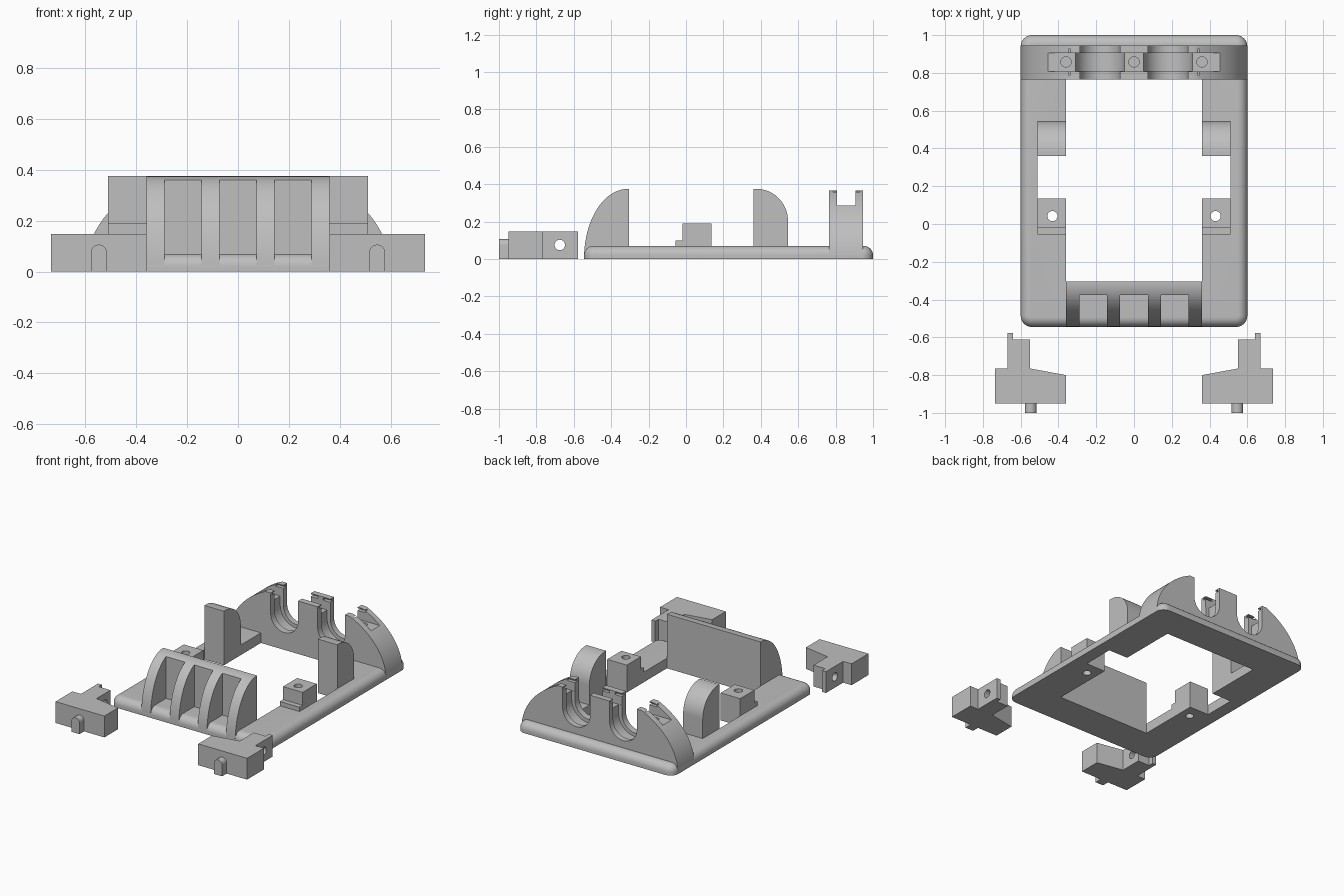
import bpy, bmesh
from math import sin, cos, pi, radians

cube = bpy.data.objects.get("Cube")
if cube:
    bpy.data.objects.remove(cube, do_unlink=True)

grey = bpy.data.materials.new("plain_grey")
grey.use_nodes = True
COLOUR = (0.52, 0.52, 0.52, 1)
grey.diffuse_color = COLOUR
grey.node_tree.nodes["Principled BSDF"].inputs["Base Color"].default_value = COLOUR


def arc(cx, cy, rx, ry, a0, a1, n=20):
    """Points along an elliptical arc, angles in degrees."""
    steps = [radians(a0 + (a1 - a0) * i / n) for i in range(n + 1)]
    return [(cx + rx * cos(a), cy + ry * sin(a)) for a in steps]


def circle(cx, cy, r, n=32):
    return arc(cx, cy, r, r, 0, 360, n)[:-1]


def rect(x0, x1, y0, y1):
    return [(x0, y0), (x1, y0), (x1, y1), (x0, y1)]


def loft(name, rings):
    """Solid skinned through equal-length rings, capped at both ends."""
    bm = bmesh.new()
    loops = [[bm.verts.new(p) for p in ring] for ring in rings]
    n = len(loops[0])
    for a, b in zip(loops, loops[1:]):
        for i in range(n):
            j = (i + 1) % n
            bm.faces.new((a[i], a[j], b[j], b[i]))
    bm.faces.new(loops[0][::-1])
    bm.faces.new(loops[-1])
    bmesh.ops.recalc_face_normals(bm, faces=bm.faces)
    mesh = bpy.data.meshes.new(name)
    bm.to_mesh(mesh)
    bm.free()
    mesh.materials.append(grey)
    ob = bpy.data.objects.new(name, mesh)
    bpy.context.collection.objects.link(ob)
    return ob


def prism(name, pts, axis, lo, hi):
    """Profile extruded along an axis: x takes (y,z), y takes (x,z), z takes (x,y)."""
    place = {"x": lambda p, t: (t, p[0], p[1]),
             "y": lambda p, t: (p[0], t, p[1]),
             "z": lambda p, t: (p[0], p[1], t)}[axis]
    return loft(name, [[place(p, t) for p in pts] for t in (lo, hi)])


def cut(ob, pts, axis, lo, hi):
    """Subtract a prism and bake the result."""
    tool = prism("cutter", pts, axis, lo, hi)
    tool.hide_render = True
    mod = ob.modifiers.new("cut", "BOOLEAN")
    mod.operation, mod.solver, mod.object = "DIFFERENCE", "EXACT", tool
    graph = bpy.context.evaluated_depsgraph_get()
    baked = bpy.data.meshes.new_from_object(ob.evaluated_get(graph))
    ob.modifiers.clear()
    ob.data = baked
    bpy.data.objects.remove(tool, do_unlink=True)


def rounded_outline(inset, z, r=0.06):
    pts = []
    for sx, sy, a in ((1, 1, 0), (-1, 1, 90), (-1, -1, 180), (1, -1, 270)):
        cx, cy = sx * (0.6 - r), 0.2275 + sy * (0.7725 - r)
        pts += arc(cx, cy, r - inset, r - inset, a, a + 90, 10)
    return [(x, y, z) for x, y in pts]


parts = []

# Base frame with a rolled upper edge and a stepped opening
rings = [rounded_outline(0, 0)]
for i in range(9):
    a = pi / 2 * i / 8
    rings.append(rounded_outline(0.05 * (1 - cos(a)), 0.02 + 0.05 * sin(a)))
base = loft("base_frame", rings)
half = [(0.36, -0.305), (0.36, 0.135), (0.51, 0.135),
        (0.51, 0.36), (0.36, 0.36), (0.36, 0.765)]
cut(base, half + [(-x, y) for x, y in reversed(half)], "z", -1, 1)
parts.append(base)

# Curved front guard with three slots
guard = prism("front_guard",
              [(-0.305, 0.005)] + arc(-0.31, 0.005, 0.235, 0.37, 180, 90) + [(-0.305, 0.375)],
              "x", -0.36, 0.36)
for x in (-0.216, 0, 0.216):
    cut(guard, rect(x - 0.073, x + 0.073, -1, -0.375), "z", -1, 1)
parts.append(guard)

# Rear arch carrying two open cradles
RY0, RY1 = 0.765, 0.945
dome = [(x, min(z, 0.367)) for x, z in arc(0, 0.005, 0.6, 0.43, 0, 180, 72)]
flat = [p for p in dome if p[1] >= 0.367]
dome = [p for p in dome if p[1] < 0.367 or p in (flat[0], flat[-1])]
arch = prism("rear_arch", dome, "y", RY0, RY1)
for s in (-1, 1):
    for r, lo, hi in ((0.105, 0, 2), (0.13, 0.81, 0.905)):
        u_shape = arc(s * 0.18, 0.225, r, r, 180, 360, 32)
        u_shape += [(s * 0.18 + r, 1), (s * 0.18 - r, 1)]
        cut(arch, u_shape, "y", lo, hi)
# Lengthwise seat for the retaining strap, with its screw holes
cut(arch, rect(0.808, 0.905, 0.285, 1), "x", -1, 1)
for x in (-0.36, 0, 0.36):
    cut(arch, circle(x, 0.858, 0.027), "z", 0.1, 1)
# Small catch grooves beside the seat
for s in (-1, 1):
    for a, b in ((0.02, 0.09), (0.27, 0.345)):
        for y0, y1 in ((0.785, 0.82), (0.89, 0.93)):
            cut(arch, rect(y0, y1, 0.345, 0.36), "x", min(s * a, s * b), max(s * a, s * b))
parts.append(arch)

for s, side in ((1, "left"), (-1, "right")):
    lo, hi = sorted((s * 0.36, s * 0.51))

    # Upright post with a rounded back
    post = [(0.36, 0.005), (0.545, 0.005)] + arc(0.375, 0.205, 0.17, 0.17, 0, 90) + [(0.36, 0.375)]
    parts.append(prism(side + "_post", post, "x", lo, hi))

    # Stepped screw block
    step = [(0.135, 0.005), (0.135, 0.19), (-0.02, 0.19),
            (-0.02, 0.1), (-0.055, 0.1), (-0.055, 0.005)]
    block = prism(side + "_screw_block", step, "x", lo, hi)
    for ob in (block, base):
        cut(ob, circle(s * 0.432, 0.042, 0.027), "z", -1, 1)
    parts.append(block)

    # Separate clip with a cross hole
    outline = [(0.36, -0.95), (0.735, -0.95), (0.735, -0.765), (0.67, -0.765),
               (0.67, -0.577), (0.64, -0.577), (0.64, -0.612), (0.55, -0.612),
               (0.55, -0.765), (0.36, -0.8)]
    clip = prism(side + "_clip", [(s * x, y) for x, y in outline], "z", 0, 0.148)
    cut(clip, circle(-0.675, 0.075, 0.028), "x", -1, 1)
    parts.append(clip)

    # Round-topped peg on the clip
    cx = s * 0.547
    peg = arc(cx, 0.075, 0.031, 0.031, 0, 180) + [(cx - 0.031, 0), (cx + 0.031, 0)]
    parts.append(prism(side + "_clip_peg", peg, "y", -1, -0.945))

# Smooth curved surfaces, keep hard edges
bpy.ops.object.select_all(action="DESELECT")
for ob in parts:
    ob.select_set(True)
bpy.context.view_layer.objects.active = base
bpy.ops.object.shade_smooth_by_angle(angle=radians(30))
